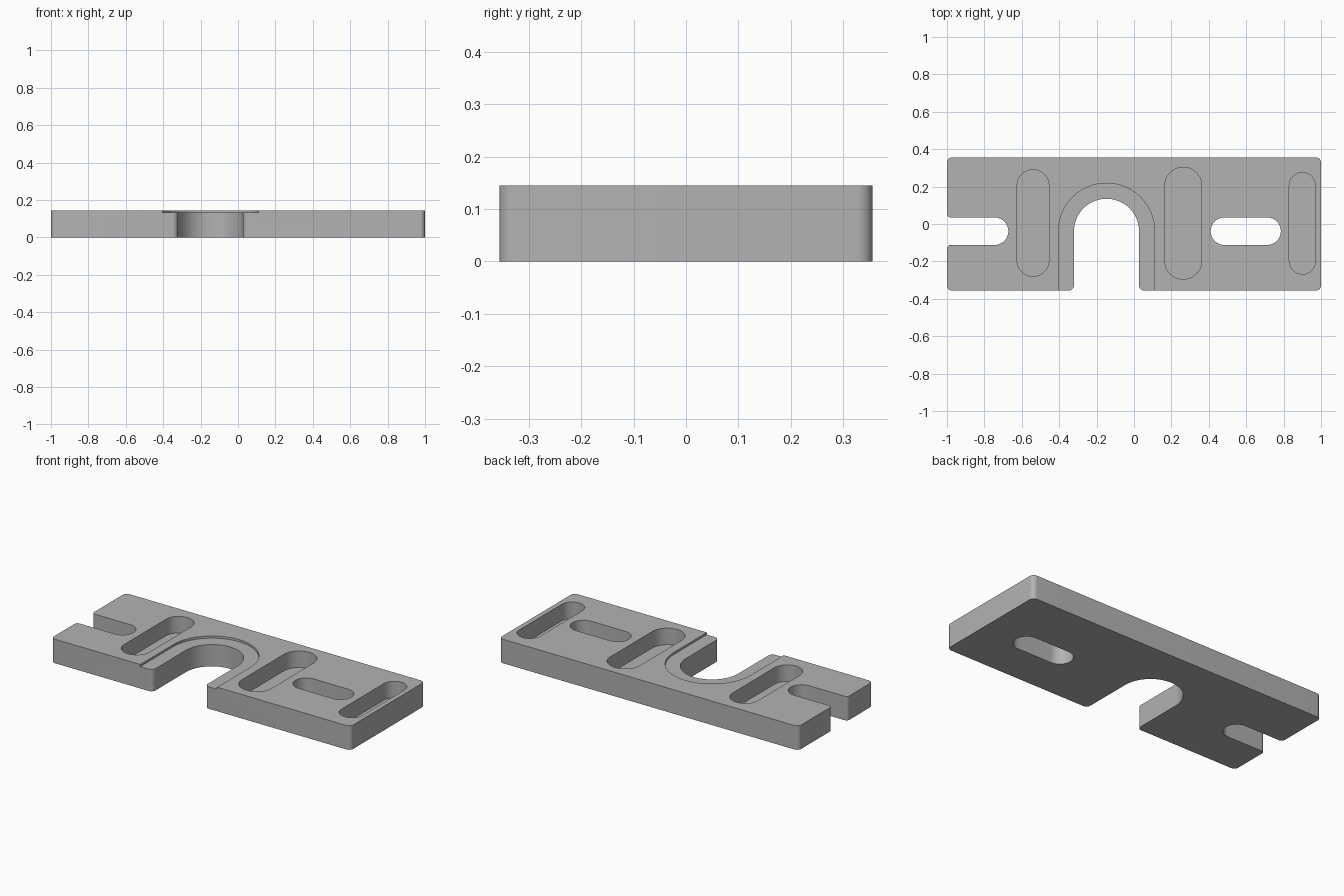
import bpy
import bmesh
from math import pi, tan, cos, sin
from mathutils import Vector

cube = bpy.data.objects.get("Cube")
if cube:
    bpy.data.objects.remove(cube, do_unlink=True)

HEIGHT = 0.145
STEP_Z = 0.132      # floor of the shallow step around the bore
POCKET_Z = 0.045    # floor of the blind pockets
SLOT_LOW, SLOT_HIGH = -0.112, 0.035

steel = bpy.data.materials.new("machined grey")
steel.use_nodes = True
grey = (0.45, 0.45, 0.45, 1)
steel.diffuse_color = grey
steel.node_tree.nodes["Principled BSDF"].inputs["Base Color"].default_value = grey


def rounded(corners, steps=16):
    """Replace each (x, y, radius) corner with an arc."""
    outline = []
    for i, (x, y, radius) in enumerate(corners):
        p = Vector((x, y))
        a = (Vector(corners[i - 1][:2]) - p).normalized()
        b = (Vector(corners[(i + 1) % len(corners)][:2]) - p).normalized()
        if radius == 0:
            outline.append(p)
            continue
        # every corner is a right angle, so the centre lies at a + b
        centre = p + (a + b) * radius
        for k in range(steps + 1):
            t = k / steps * pi / 2
            q = centre - b * radius * cos(t) - a * radius * sin(t)
            if not outline or (q - outline[-1]).length > 1e-4:
                outline.append(q)
    if (outline[0] - outline[-1]).length < 1e-4:
        outline.pop()
    return outline


def prism(name, corners, z0, z1):
    """Extrude a rounded outline between two heights."""
    bm = bmesh.new()
    face = bm.faces.new([bm.verts.new((p.x, p.y, z0)) for p in rounded(corners)])
    top = bmesh.ops.extrude_face_region(bm, geom=[face])["geom"]
    bmesh.ops.translate(bm, vec=(0, 0, z1 - z0),
                        verts=[v for v in top if isinstance(v, bmesh.types.BMVert)])
    bmesh.ops.recalc_face_normals(bm, faces=bm.faces)
    mesh = bpy.data.meshes.new(name)
    bm.to_mesh(mesh)
    bm.free()
    mesh.materials.append(steel)
    obj = bpy.data.objects.new(name, mesh)
    bpy.context.collection.objects.link(obj)
    return obj


def box(x0, x1, y0, y1, radius):
    return [(x0, y0, radius), (x1, y0, radius), (x1, y1, radius), (x0, y1, radius)]


# Plate outline with the open bore at the front and the open slot at the end
edge, slot_r, bore_r = 0.028, (SLOT_HIGH - SLOT_LOW) / 2, 0.174
plate = prism("clamp_plate", [
    (-1, -0.356, edge), (-0.321, -0.356, edge),
    (-0.321, 0.135, bore_r), (0.027, 0.135, bore_r),
    (0.027, -0.356, edge), (1, -0.356, edge),
    (1, 0.356, edge), (-1, 0.356, edge),
    (-1, SLOT_HIGH, 0.02), (-0.672, SLOT_HIGH, slot_r),
    (-0.672, SLOT_LOW, slot_r), (-1, SLOT_LOW, 0.02),
], 0, HEIGHT)

# Cutters: through slot, three blind pockets and the step around the bore
over = HEIGHT + 0.1
step_r = 0.257
cutters = [
    prism("slot_cutter", box(0.41, 0.785, SLOT_LOW, SLOT_HIGH, slot_r), -0.1, over),
    prism("step_cutter", [(-0.404, -0.5, 0), (0.11, -0.5, 0),
                          (0.11, 0.218, step_r), (-0.404, 0.218, step_r)], STEP_Z, over),
]
for x0, x1, y0, y1 in ((-0.625, -0.455, -0.28, 0.29),
                       (0.165, 0.362, -0.295, 0.303),
                       (0.83, 0.97, -0.268, 0.275)):
    cutters.append(prism("pocket_cutter", box(x0, x1, y0, y1, (x1 - x0) / 2), POCKET_Z, over))

bpy.ops.object.select_all(action="DESELECT")
plate.select_set(True)
bpy.context.view_layer.objects.active = plate
for cutter in cutters:
    cut = plate.modifiers.new(cutter.name, "BOOLEAN")
    cut.operation = "DIFFERENCE"
    cut.solver = "EXACT"
    cut.object = cutter
    bpy.ops.object.modifier_apply(modifier=cut.name)
    bpy.data.objects.remove(cutter, do_unlink=True)

bpy.ops.object.shade_smooth_by_angle(angle=pi / 6)
